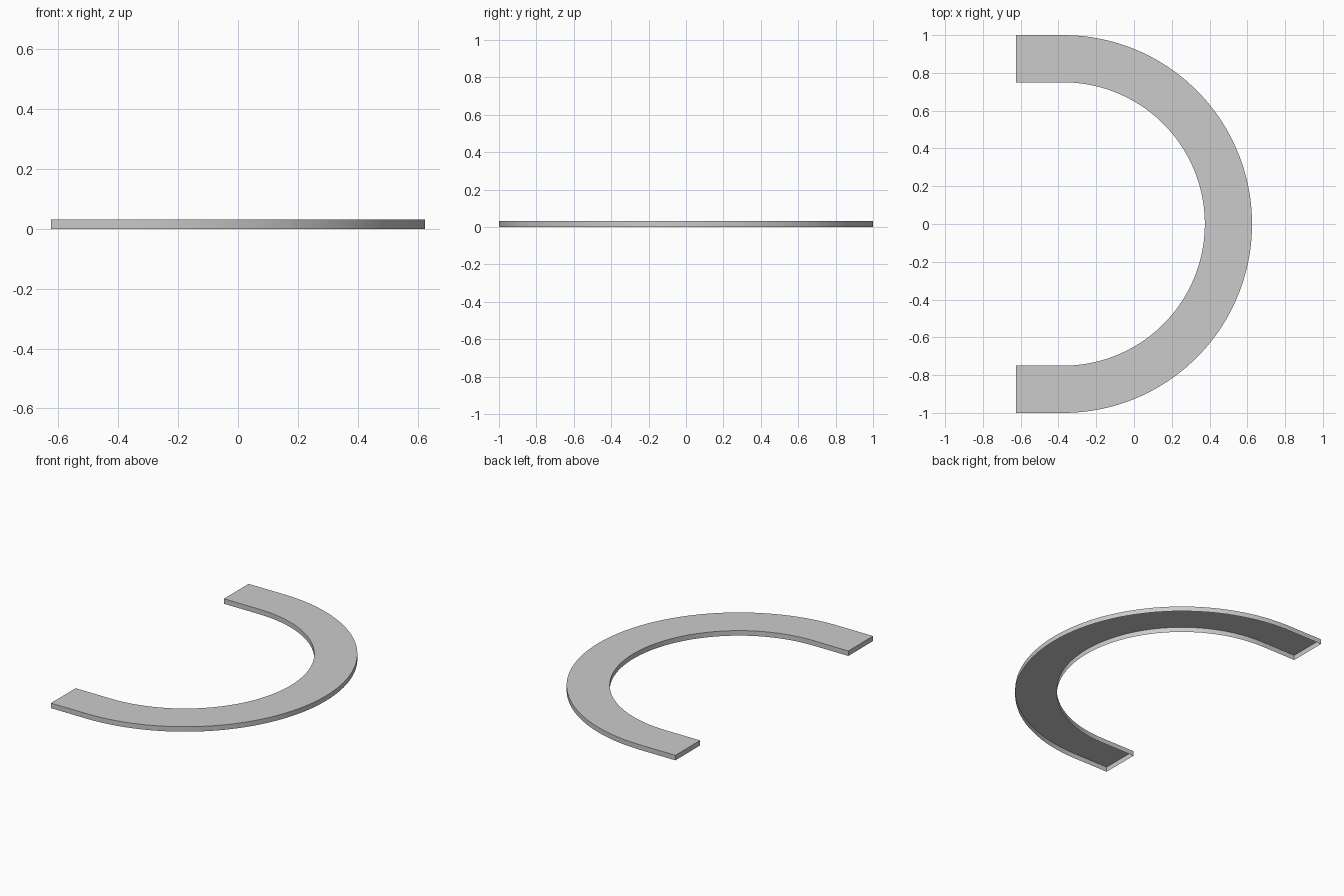
import bpy, bmesh
from math import sin, cos, radians

if "Cube" in bpy.data.objects:
    bpy.data.objects.remove(bpy.data.objects["Cube"])

CX, R_IN, R_OUT, H, END_X = -0.375, 0.75, 1.0, 0.032, -0.625


def arc_station(deg):
    """Open-bottomed cross-section at an angle measured clockwise from +y."""
    s, c = sin(radians(deg)), cos(radians(deg))
    return [(CX + r * s, r * c, z) for r, z in
            ((R_IN, 0), (R_IN, H), (R_OUT, H), (R_OUT, 0))]


def end_station(side):
    return [(END_X, side * r, z) for r, z in
            ((R_IN, 0), (R_IN, H), (R_OUT, H), (R_OUT, 0))]


def shell(name, stations, cap_start=False, cap_end=False):
    bm = bmesh.new()
    rows = [[bm.verts.new(p) for p in st] for st in stations]
    for a, b in zip(rows, rows[1:]):
        for i in range(3):
            bm.faces.new((a[i], b[i], b[i + 1], a[i + 1]))
    if cap_start:
        bm.faces.new(rows[0])
    if cap_end:
        bm.faces.new(rows[-1][::-1])
    me = bpy.data.meshes.new(name)
    bm.to_mesh(me)
    bm.free()
    ob = bpy.data.objects.new(name, me)
    bpy.context.collection.objects.link(ob)
    bpy.ops.object.select_all(action='DESELECT')
    ob.select_set(True)
    bpy.context.view_layer.objects.active = ob
    bpy.ops.object.shade_smooth_by_angle(angle=radians(30))


# Straight end slabs, closed only at the free ends
shell("back_end_slab", [end_station(1), arc_station(0)], cap_start=True)
shell("front_end_slab", [arc_station(180), end_station(-1)], cap_end=True)

# Curved slabs, joints symmetric about the middle
half = [0, 15, 33.75, 52.5, 71.25]
joints = half + [90] + [180 - a for a in reversed(half)]
for n, (a, b) in enumerate(zip(joints, joints[1:])):
    shell(f"curved_slab_{n + 1}", [arc_station(a + (b - a) * i / 8) for i in range(9)])
